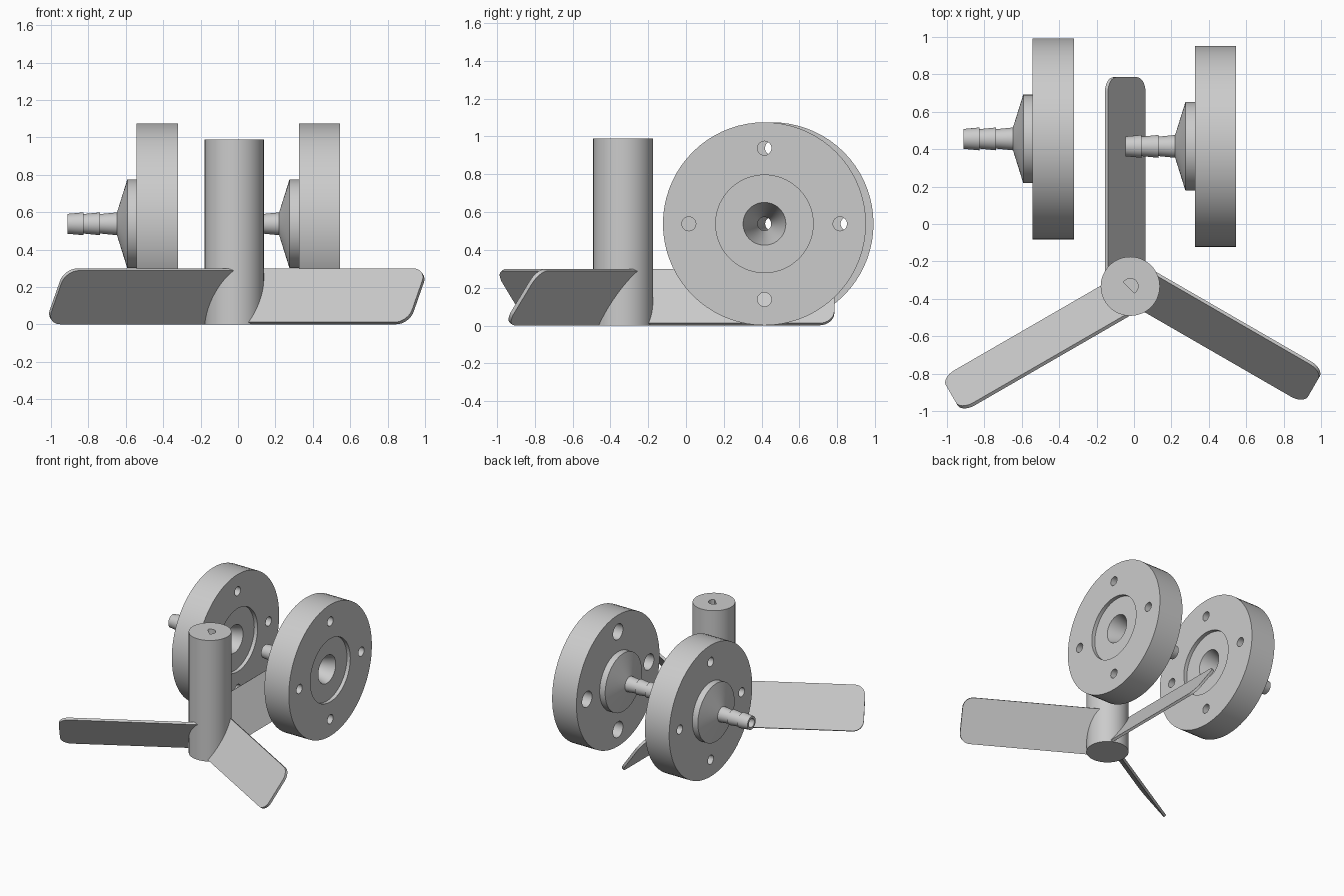
import bpy, bmesh, math
from mathutils import Matrix, Vector

if "Cube" in bpy.data.objects:
    bpy.data.objects.remove(bpy.data.objects["Cube"])

metal = bpy.data.materials.new("plain_grey")
metal.diffuse_color = (0.6, 0.6, 0.6, 1)
metal.use_nodes = True
metal.node_tree.nodes["Principled BSDF"].inputs["Base Color"].default_value = metal.diffuse_color

HUB = Vector((-0.02, -0.333, 0))


def make(name, bm):
    bmesh.ops.recalc_face_normals(bm, faces=bm.faces)
    mesh = bpy.data.meshes.new(name)
    bm.to_mesh(mesh)
    bm.free()
    mesh.materials.append(metal)
    ob = bpy.data.objects.new(name, mesh)
    bpy.context.collection.objects.link(ob)
    return ob


def lathe(name, profile, centre, steps=72):
    """Closed (x, radius) profile turned round an axis along x."""
    bm = bmesh.new()
    verts = [bm.verts.new((x, 0, r)) for x, r in profile]
    edges = [bm.edges.new((verts[i], verts[(i + 1) % len(verts)])) for i in range(len(verts))]
    bmesh.ops.spin(bm, geom=verts + edges, cent=(0, 0, 0), axis=(1, 0, 0),
                   angle=math.tau, steps=steps, use_duplicate=False)
    bmesh.ops.remove_doubles(bm, verts=bm.verts, dist=1e-5)
    bmesh.ops.translate(bm, verts=bm.verts, vec=centre)
    return make(name, bm)


def prism(name, points, depth, matrix):
    """Flat outline extruded along local z, then placed by a matrix."""
    bm = bmesh.new()
    face = bm.faces.new([bm.verts.new((x, y, -depth / 2)) for x, y in points])
    new = bmesh.ops.extrude_face_region(bm, geom=[face])["geom"]
    bmesh.ops.translate(bm, verts=[v for v in new if isinstance(v, bmesh.types.BMVert)],
                        vec=(0, 0, depth))
    bmesh.ops.transform(bm, matrix=matrix, verts=bm.verts)
    return make(name, bm)


def circle(r, n, start=0.0, sweep=math.tau):
    closed = sweep == math.tau
    return [(r * math.cos(start + sweep * i / (n if closed else n - 1)),
             r * math.sin(start + sweep * i / (n if closed else n - 1))) for i in range(n)]


def cut(ob, cutters):
    for c in cutters:
        mod = ob.modifiers.new("cut", 'BOOLEAN')
        mod.operation, mod.solver, mod.object = 'DIFFERENCE', 'EXACT', c
    bpy.context.view_layer.update()
    done = bpy.data.meshes.new_from_object(
        ob.evaluated_get(bpy.context.evaluated_depsgraph_get()))
    ob.modifiers.clear()
    ob.data = done
    for c in cutters:
        bpy.data.objects.remove(c)


# Hub with a D-shaped shaft socket in its top
hub = prism("hub", circle(0.158, 72), 0.99, Matrix.Translation(HUB + Vector((0, 0, 0.495))))
socket = prism("socket_cutter", circle(0.042, 24, math.radians(-60), math.radians(210)), 0.4,
               Matrix.Translation(HUB + Vector((0, 0, 0.85))))
cut(hub, [socket])
parts = [hub]

# Three pitched blades with rounded tips
LENGTH, HALF, ROUND = 1.118, 0.175, 0.08
outline = [(-HALF, 0.02), (HALF, 0.02)]
for side, start in ((1, 0), (-1, 90)):
    for x, y in circle(ROUND, 9, math.radians(start), math.pi / 2):
        outline.append((side * (HALF - ROUND) + x, LENGTH - ROUND + y))
for i in range(3):
    place = (Matrix.Translation(HUB) @ Matrix.Rotation(math.tau * i / 3, 4, 'Z')
             @ Matrix.Translation((-0.027, 0, 0.15)) @ Matrix.Rotation(math.radians(55), 4, 'Y'))
    parts.append(prism(f"blade_{i + 1}", outline, 0.02, place))

# Flange: recessed front face, tapered bore, raised boss and hose barb behind
flange_profile = [
    (0.22, 0.537), (0.22, 0.258), (0.19, 0.258), (0.19, 0.113), (-0.06, 0.036),
    (-0.37, 0.036), (-0.37, 0.053), (-0.285, 0.061), (-0.285, 0.052), (-0.195, 0.061),
    (-0.195, 0.052), (-0.105, 0.061), (-0.05, 0.237), (0, 0.237), (0, 0.537)]


def flange(name, centre, counterbore):
    ob = lathe(name, flange_profile, centre)
    cutters = []
    for k in range(4):
        a = k * math.pi / 2
        spot = Vector(centre) + Vector((0, 0.4 * math.cos(a), 0.4 * math.sin(a)))
        turn = Matrix.Rotation(math.pi / 2, 4, 'Y')
        cutters.append(prism("bolt_cutter", circle(0.037, 32), 1,
                             Matrix.Translation(spot) @ turn))
        if counterbore:
            cutters.append(prism("counterbore_cutter", circle(0.064, 32), 0.2,
                                 Matrix.Translation(spot) @ turn))
    cut(ob, cutters)
    parts.append(ob)


flange("left_flange", (-0.542, 0.455, 0.538), False)
flange("right_flange", (0.325, 0.415, 0.538), True)

# Smooth round walls, keep hard edges
for ob in parts:
    bpy.ops.object.select_all(action='DESELECT')
    ob.select_set(True)
    bpy.context.view_layer.objects.active = ob
    bpy.ops.object.shade_smooth_by_angle(angle=math.radians(30))
